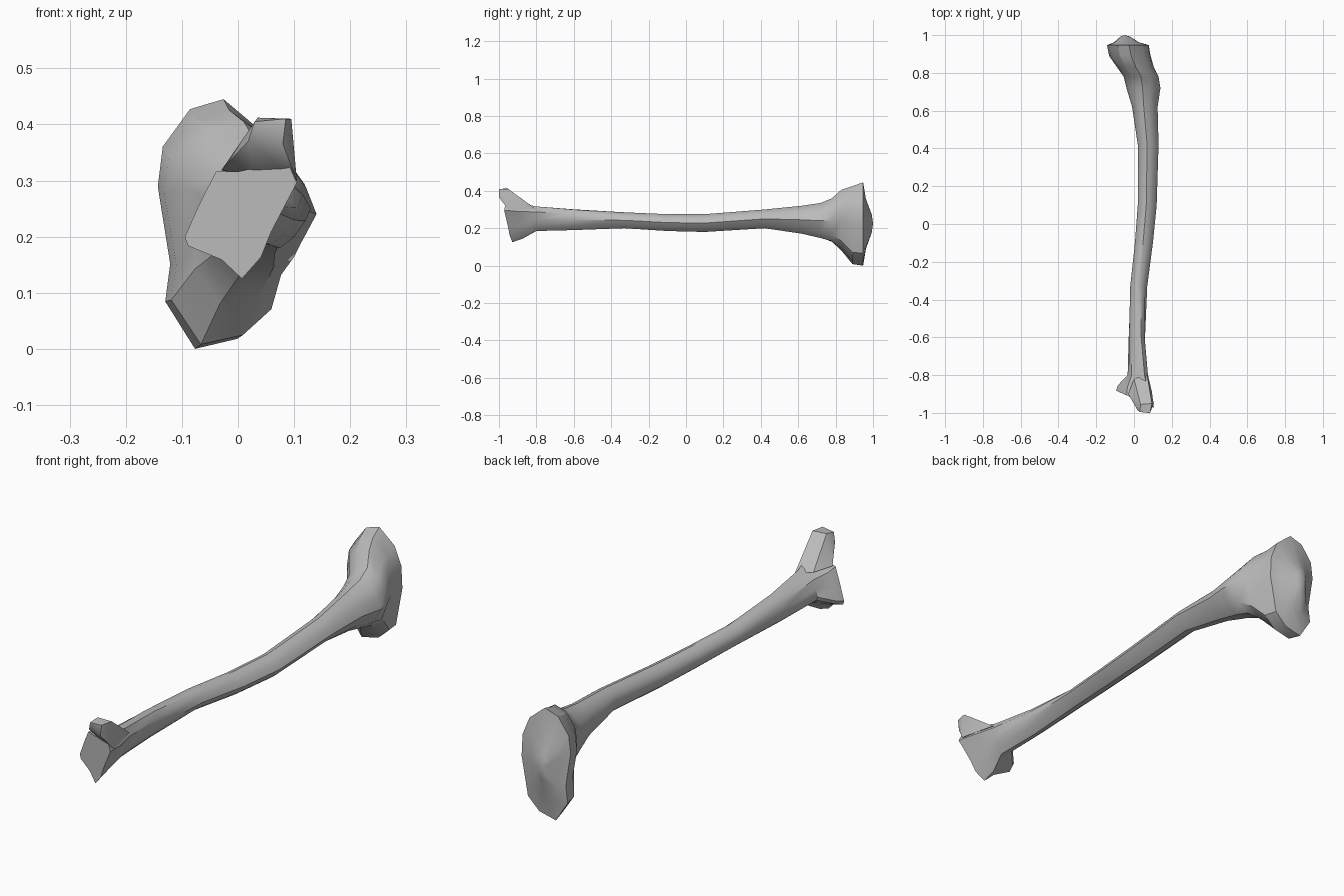
import bpy, bmesh, math

cube = bpy.data.objects.get("Cube")
if cube:
    bpy.data.objects.remove(cube)

bone = bpy.data.materials.new("bone_grey")
bone.use_nodes = True
GREY = (0.5, 0.5, 0.5, 1)
bone.diffuse_color = GREY
bone.node_tree.nodes["Principled BSDF"].inputs["Base Color"].default_value = GREY

# Unit cross-sections (across, up), starting at the front crest
ankle_profile = [(.77, .37), (1, .76), (.88, 1), (.65, .88), (.48, .85), (.28, .85),
                 (.13, .59), (0, .33), (.03, .26), (.33, .15), (.51, 0), (.68, .17)]
shaft_profile = [(1, .5), (.87, .75), (.65, .93), (.45, 1), (.25, .94), (.08, .75),
                 (0, .55), (.03, .35), (.1, .2), (.3, .03), (.55, 0), (.8, .2)]
knee_profile = [(1, .5), (.98, .7), (.84, .87), (.53, 1), (.26, .96), (.04, .81),
                (0, .65), (.1, .34), (.06, .19), (.3, 0), (.64, .04), (.87, .15)]

# Stations along the bone: y, left, right, bottom, top, blend to end profile, end slant
stations = [
    (-.925, -.095, .105, .125, .35, 1, -.45),
    (-.87, -.085, .095, .145, .335, 1, -.2),
    (-.8, -.035, .08, .185, .32, .6, 0),
    (-.6, -.03, .065, .19, .305, .3, 0),
    (-.33, -.02, .07, .2, .285, 0, 0),
    (-.1, .005, .1, .185, .275, 0, 0),
    (.1, .02, .12, .18, .275, 0, 0),
    (.42, .02, .13, .2, .3, 0, 0),
    (.62, -.01, .125, .17, .32, .1, 0),
    (.72, -.04, .14, .145, .335, .3, 0),
    (.78, -.055, .13, .125, .36, .6, 0),
    (.83, -.09, .105, .08, .405, .8, 0),
    (.89, -.132, .088, .008, .425, 1, 0),
    (.947, -.143, .078, 0, .445, 1, 0),
]


def finish(bm, name):
    bmesh.ops.recalc_face_normals(bm, faces=bm.faces)
    mesh = bpy.data.meshes.new(name)
    bm.to_mesh(mesh)
    bm.free()
    mesh.materials.append(bone)
    obj = bpy.data.objects.new(name, mesh)
    bpy.context.collection.objects.link(obj)
    bpy.ops.object.select_all(action='DESELECT')
    obj.select_set(True)
    bpy.context.view_layer.objects.active = obj
    bpy.ops.object.shade_smooth_by_angle(angle=math.radians(32))
    return obj


def bridge(bm, a, b):
    for i in range(len(a)):
        j = (i + 1) % len(a)
        bm.faces.new((a[i], a[j], b[j], b[i]))


# Shaft with both flared ends, lofted through the stations
bm = bmesh.new()
rings = []
for y, left, right, bottom, top, blend, slant in stations:
    end_profile = ankle_profile if y < 0 else knee_profile
    ring = []
    for (su, sv), (eu, ev) in zip(shaft_profile, end_profile):
        u, v = su + (eu - su) * blend, sv + (ev - sv) * blend
        x, z = left + (right - left) * u, bottom + (top - bottom) * v
        ring.append(bm.verts.new((x, y + slant * x, z)))
    rings.append(ring)
for a, b in zip(rings, rings[1:]):
    bridge(bm, a, b)
bm.faces.new(rings[0])

# Knee plateau: shallow hollows rising to a central ridge
mid_x, mid_z = -.05, .225
outer = rings[-1]
for scale, y in ((.6, .962), (.22, .993)):
    inner = [bm.verts.new((mid_x + (p.co.x - mid_x) * scale, y,
                           mid_z + (p.co.z - mid_z) * scale)) for p in rings[-1]]
    bridge(bm, outer, inner)
    outer = inner
peak = bm.verts.new((mid_x, 1, mid_z))
for i in range(len(outer)):
    bm.faces.new((outer[i - 1], outer[i], peak))
finish(bm, "shin_bone")

# Ankle knob jutting forward above the lower joint
bm = bmesh.new()
for co in [(.018, -.985, .37), (.08, -1, .365), (.03, -.995, .405), (.085, -1, .41),
           (.035, -.955, .412), (.095, -.95, .41), (-.03, -.9, .318), (.03, -.935, .315),
           (.085, -.96, .33), (.105, -.95, .3), (0, -.82, .315), (.07, -.8, .3)]:
    bm.verts.new(co)
hull = bmesh.ops.convex_hull(bm, input=bm.verts)
bmesh.ops.delete(bm, geom=[v for v in bm.verts if not v.link_faces], context='VERTS')
finish(bm, "ankle_knob")
